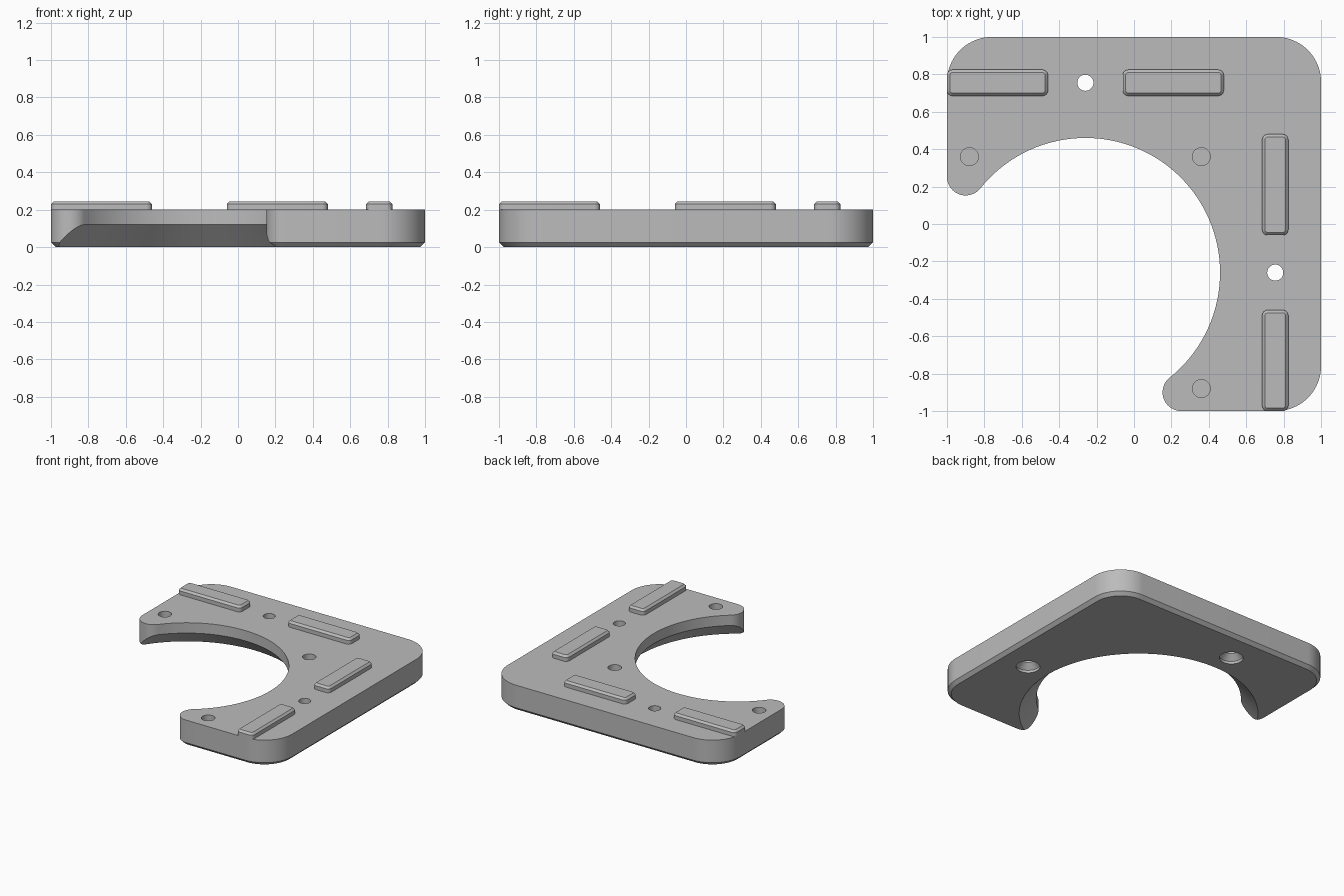
import bpy, bmesh
from math import radians, degrees, sin, cos, sqrt, atan2

cube = bpy.data.objects.get("Cube")
if cube:
    bpy.data.objects.remove(cube, do_unlink=True)

grey = bpy.data.materials.new("mid grey")
grey.use_nodes = True
grey.diffuse_color = (0.5, 0.5, 0.5, 1)
grey.node_tree.nodes["Principled BSDF"].inputs["Base Color"].default_value = (0.5, 0.5, 0.5, 1)

HOLE, R_HOLE = -0.26, 0.72          # big round cut-out, centred on the diagonal
R_CORNER, R_TIP = 0.24, 0.10
TOP, CHAMFER = 0.2, 0.025


def arc(cx, cy, r, a0, a1, n):
    return [(cx + r * cos(radians(a0 + (a1 - a0) * i / n)),
             cy + r * sin(radians(a0 + (a1 - a0) * i / n))) for i in range(n + 1)]


def loft(bm, sections):
    """Skin matching closed outlines, given as (points, z), and cap both ends."""
    rings = [[bm.verts.new((x, y, z)) for x, y in pts] for pts, z in sections]
    n = len(rings[0])
    for low, high in zip(rings, rings[1:]):
        for i in range(n):
            j = (i + 1) % n
            bm.faces.new((low[i], low[j], high[j], high[i]))
    bm.faces.new(rings[0][::-1])
    bm.faces.new(rings[-1])


def make_object(name, bm):
    bmesh.ops.recalc_face_normals(bm, faces=bm.faces)
    mesh = bpy.data.meshes.new(name)
    bm.to_mesh(mesh)
    bm.free()
    ob = bpy.data.objects.new(name, mesh)
    bpy.context.collection.objects.link(ob)
    mesh.materials.append(grey)
    return ob


def select_only(ob):
    bpy.ops.object.select_all(action='DESELECT')
    ob.select_set(True)
    bpy.context.view_layer.objects.active = ob


def plate_outline(inset):
    """L-shaped outline whose tips blend tangentially into the round cut-out."""
    tip_x = -1 + R_TIP
    tip_y = HOLE + sqrt((R_HOLE + R_TIP) ** 2 - (tip_x - HOLE) ** 2)
    a = degrees(atan2(tip_y - HOLE, tip_x - HOLE))     # from cut-out to left tip
    c, rc, rt = 1 - R_CORNER, R_CORNER - inset, R_TIP - inset
    pts = arc(c, -c, rc, -90, 0, 20)
    pts += arc(c, c, rc, 0, 90, 20)
    pts += arc(-c, c, rc, 90, 180, 20)
    pts += arc(tip_x, tip_y, rt, 180, a + 180, 24)
    pts += arc(HOLE, HOLE, R_HOLE + inset, a, 90 - a, 90)[1:-1]
    pts += arc(tip_y, tip_x, rt, 270 - a, 270, 24)
    return pts


# Base plate with chamfered lower rim
bm = bmesh.new()
loft(bm, [(plate_outline(CHAMFER), 0), (plate_outline(0), CHAMFER), (plate_outline(0), TOP)])
plate = make_object("base_plate", bm)


# Cutters: flared underside of the cut-out, countersunk screw holes, blind pin holes
def turned(bm, x, y, profile, n):
    loft(bm, [(arc(x, y, r, 0, 360, n)[:-1], z) for r, z in profile])


bm = bmesh.new()
turned(bm, HOLE, HOLE, [(0.85, -0.01), (0.66, 0.18)], 128)
for x, y in ((HOLE, 0.755), (0.755, HOLE)):
    turned(bm, x, y, [(0.084, -0.01), (0.084, 0.02), (0.043, 0.061), (0.043, 0.3)], 32)
for x, y in ((-0.88, 0.36), (0.36, 0.36), (0.36, -0.88)):
    turned(bm, x, y, [(0.048, 0.1), (0.048, 0.3)], 32)
cutter = make_object("hole_cutter", bm)
cutter.hide_render = True

cut = plate.modifiers.new("holes", 'BOOLEAN')
cut.operation = 'DIFFERENCE'
cut.solver = 'EXACT'
cut.object = cutter
select_only(plate)
bpy.ops.object.modifier_apply(modifier=cut.name)
bpy.data.objects.remove(cutter, do_unlink=True)
bpy.ops.object.shade_smooth_by_angle(angle=radians(30))


# Raised locating bars with rounded corners and bevelled tops
def bar_outline(cx, cy, lx, ly, inset):
    r, pts = 0.03, []
    for k, (sx, sy) in enumerate(((1, 1), (-1, 1), (-1, -1), (1, -1))):
        pts += arc(cx + sx * (lx / 2 - r), cy + sy * (ly / 2 - r), r - inset, 90 * k, 90 * k + 90, 6)
    return pts


def bar(name, cx, cy, lx, ly):
    bm = bmesh.new()
    loft(bm, [(bar_outline(cx, cy, lx, ly, i), z)
              for i, z in ((0, TOP), (0, 0.23), (0.015, 0.245))])
    select_only(make_object(name, bm))
    bpy.ops.object.shade_smooth_by_angle(angle=radians(30))


for label, along in (("outer", -0.73), ("inner", 0.21)):
    bar("back_bar_" + label, along, 0.755, 0.54, 0.14)
    bar("left_bar_" + label, 0.755, along, 0.14, 0.54)
